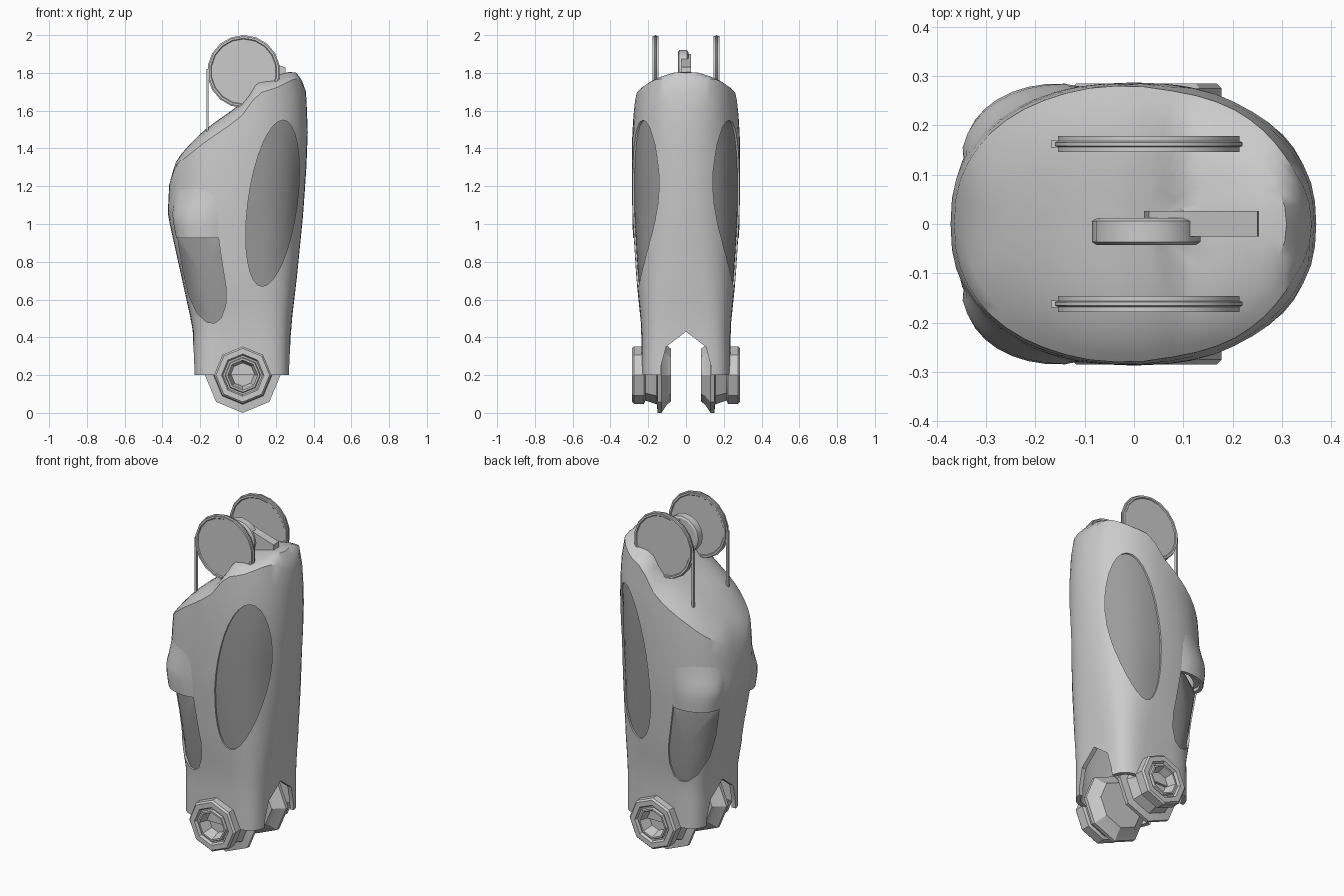
import bpy, bmesh
from math import sin, cos, pi, radians
from mathutils import Vector

if "Cube" in bpy.data.objects:
    bpy.data.objects.remove(bpy.data.objects["Cube"])

# shell sections: z, x left, x right, half depth, superellipse exponent
SECT = [(.2, -.235, .275, .235, 4.5), (.45, -.24, .28, .236, 4), (.7, -.295, .31, .262, 3),
        (1.05, -.372, .345, .284, 2.4), (1.3, -.36, .362, .287, 2.3),
        (1.5, -.34, .37, .284, 2.2), (1.7, -.3, .36, .268, 2.2), (1.85, -.28, .33, .24, 2.2)]
# top outline: x, z
TOP = [(-.37, 1.26), (-.33, 1.38), (-.18, 1.5), (-.02, 1.61), (.04, 1.66), (.1, 1.76),
       (.2, 1.79), (.3, 1.84), (.33, 1.83), (.37, 1.75)]


def lerp_table(table, k):
    if k <= table[0][0]:
        return table[0][1:]
    for p, q in zip(table, table[1:]):
        if k <= q[0]:
            t = (k - p[0]) / (q[0] - p[0])
            return [u + (v - u) * t for u, v in zip(p[1:], q[1:])]
    return table[-1][1:]


def top_z(x):
    return lerp_table(TOP, x)[0]


def shell_point(th, z, s=1.0):
    l, r, b, n = lerp_table(SECT, z)
    c, d = cos(th), sin(th)
    x = (r - l) / 2 * abs(c) ** (2 / n) * (1 if c >= 0 else -1)
    y = b * abs(d) ** (2 / n) * (1 if d >= 0 else -1)
    return Vector(((l + r) / 2 + x * s, y * s, z))


def shell_y(x, z, s):
    l, r, b, n = lerp_table(SECT, z)
    u = min(1, abs(x - (l + r) / 2) / ((r - l) / 2 * s))
    return b * s * (1 - u ** n) ** (1 / n)


def make(name, verts, faces, side=0, smooth=35):
    me = bpy.data.meshes.new(name)
    me.from_pydata(verts, [], faces)
    bm = bmesh.new()
    bm.from_mesh(me)
    bmesh.ops.recalc_face_normals(bm, faces=bm.faces)
    if side and sum(f.normal.y * f.calc_area() for f in bm.faces) * side < 0:
        bmesh.ops.reverse_faces(bm, faces=bm.faces)
    bm.to_mesh(me)
    bm.free()
    ob = bpy.data.objects.new(name, me)
    bpy.context.collection.objects.link(ob)
    finish(ob, smooth)
    return ob


def finish(ob, angle):
    bpy.ops.object.select_all(action='DESELECT')
    ob.select_set(True)
    bpy.context.view_layer.objects.active = ob
    for m in list(ob.modifiers):
        bpy.ops.object.modifier_apply(modifier=m.name)
    bpy.ops.object.shade_smooth_by_angle(angle=radians(angle))


def rings_faces(rows, n, closed=True):
    m = n if closed else n - 1
    return [(i * n + j, i * n + (j + 1) % n, (i + 1) * n + (j + 1) % n, (i + 1) * n + j)
            for i in range(rows - 1) for j in range(m)]


def prism(name, pts, axis, lo, hi, smooth=35):
    n = len(pts)
    put = (lambda p, h: (p[0], h, p[1])) if axis == 'y' else (lambda p, h: (h, p[0], p[1]))
    v = [put(p, h) for h in (lo, hi) for p in pts]
    return make(name, v, rings_faces(2, n) + [tuple(range(n)), tuple(range(n, 2 * n))], 0, smooth)


def lathe(name, prof, cx, cz, n, side, turn=0, smooth=25):
    """Closed turning about a y axis; profile holds (radius, y)."""
    v = [(cx + r * sin(2 * pi * j / n + turn), y * side, cz + r * cos(2 * pi * j / n + turn))
         for r, y in prof for j in range(n)]
    f = rings_faces(len(prof), n)
    f += [tuple(range(n)), tuple(range(len(v) - n, len(v)))]
    return make(name, v, f, 0, smooth)


# outer shell: side rows, then domed cap rings
N, ROWS = 48, 16
verts = []
for i in range(ROWS):
    for j in range(N):
        z = 1.0
        for _ in range(8):
            p = shell_point(2 * pi * j / N, z)
            z = .2 + i / (ROWS - 1) * (top_z(p.x) - .07 - .2)
        verts.append(shell_point(2 * pi * j / N, z))
edge = verts[-N:]
CX = .02
caps = (.94, .85, .74, .62, .5, .38, .26, .14)
for s in caps:
    for e in edge:
        x = CX + (e.x - CX) * s
        verts.append(Vector((x, e.y * s, top_z(x) - .07 * s ** 4)))
total = ROWS + len(caps)
verts.append(Vector((CX, 0, top_z(CX))))
faces = rings_faces(total, N)
faces += [((total - 1) * N + j, (total - 1) * N + (j + 1) % N, len(verts) - 1) for j in range(N)]
body = make('leg_shell', verts, faces)
if body.data.polygons[10].normal.dot(body.data.polygons[10].center * Vector((1, 1, 0)).length) < 0:
    body.data.flip_normals()
sol = body.modifiers.new('wall', 'SOLIDIFY')
sol.thickness, sol.offset = .025, -1

# side window outlines
oval = [(.183 + .131 * cos(2 * pi * k / 32) + .055 * sin(2 * pi * k / 32),
         1.11 + .44 * sin(2 * pi * k / 32)) for k in range(32)]
vent = [(-.32, .95), (-.315, .9), (-.29, .75), (-.26, .62), (-.215, .525), (-.165, .48), (-.125, .475),
        (-.09, .5), (-.065, .57), (-.063, .66), (-.085, .8), (-.1, .9), (-.105, .95)]

# cutters for windows and bottom fork notch
cutters = [prism('cutter_fork', [(-.14, .1), (-.135, .24), (-.105, .35), (0, .43),
                                 (.105, .35), (.135, .24), (.14, .1)], 'x', -.6, .6)]
for s in (1, -1):
    cutters += [prism('cutter_oval', oval, 'y', .05 * s, .5 * s),
                prism('cutter_vent', vent, 'y', .05 * s, .5 * s)]
for c in cutters:
    c.hide_render = True
    b = body.modifiers.new('cut', 'BOOLEAN')
    b.operation, b.solver, b.object = 'DIFFERENCE', 'EXACT', c
finish(body, 40)
for c in cutters:
    bpy.data.objects.remove(c)

dark = bpy.data.materials.new('dark_panel')
dark.diffuse_color = (.33, .33, .33, 1)
dark.use_nodes = True
dark.node_tree.nodes["Principled BSDF"].inputs["Base Color"].default_value = dark.diffuse_color


def panel(name, outline, side):
    n = len(outline)
    mx, mz = (sum(p[k] for p in outline) / n for k in (0, 1))
    v = []
    for s in (1.03, .8, .55, .3, .1):
        for x, z in outline:
            px, pz = mx + (x - mx) * s, mz + (z - mz) * s
            v.append((px, side * shell_y(px, pz, .965), pz))
    ob = make(name, v, rings_faces(5, n) + [tuple(range(4 * n, 5 * n))], side, 60)
    ob.data.materials.append(dark)


def cowl(side):
    nu, nv, v = 11, 8, []
    for i in range(nv):
        t = i / (nv - 1)
        for j in range(nu):
            u = j / (nu - 1)
            lift = .985 + .115 * sin(pi * u) ** .6 * min(1, 1.5 * (1 - t)) ** 1.3
            p = shell_point(radians(100 + 58 * u), .925 + .3 * t, lift)
            v.append((p.x, p.y * side, p.z))
    ob = make('vent_cowl', v, rings_faces(nv, nu, False), side, 50)
    m = ob.modifiers.new('thick', 'SOLIDIFY')
    m.thickness, m.offset = .02, -1
    finish(ob, 50)


for s in (1, -1):
    panel('oval_panel', oval, s)
    panel('vent_panel', vent, s)
    cowl(s)
    # ankle hub: eight-sided, stepped, with recessed socket
    lathe('ankle_hub', [(.06, .08), (.14, .08), (.155, .1), (.2, .13), (.2, .15), (.155, .155),
                        (.135, .215), (.152, .222), (.152, .275), (.142, .285), (.112, .285),
                        (.104, .27), (.095, .27), (.09, .282), (.08, .282), (.06, .22)],
          .025, .2, 8, s)
    # upper pulley disc with shallow rim
    lathe('hip_disc', [(.172, .15), (.176, .146), (.187, .146), (.187, .156), (.193, .158), (.193, .165),
                       (.187, .168), (.187, .178), (.176, .178), (.172, .173)], .03, 1.807, 18, s)
    # thin strap dropping from the disc
    prism('disc_strap', [(-.168, 1.49), (-.155, 1.49), (-.155, 1.82), (-.168, 1.82)],
          'y', .155 * s, .169 * s)

# central lever between the discs
lathe('lever_boss', [(.1, -.043), (.11, -.036), (.11, .006), (.1, .012)], .025, 1.81, 16, 1)
prism('lever_arm', [(.03, 1.9), (.12, 1.87), (.25, 1.83), (.255, 1.76), (.1, 1.72), (.02, 1.71)],
      'y', -.025, .026)
